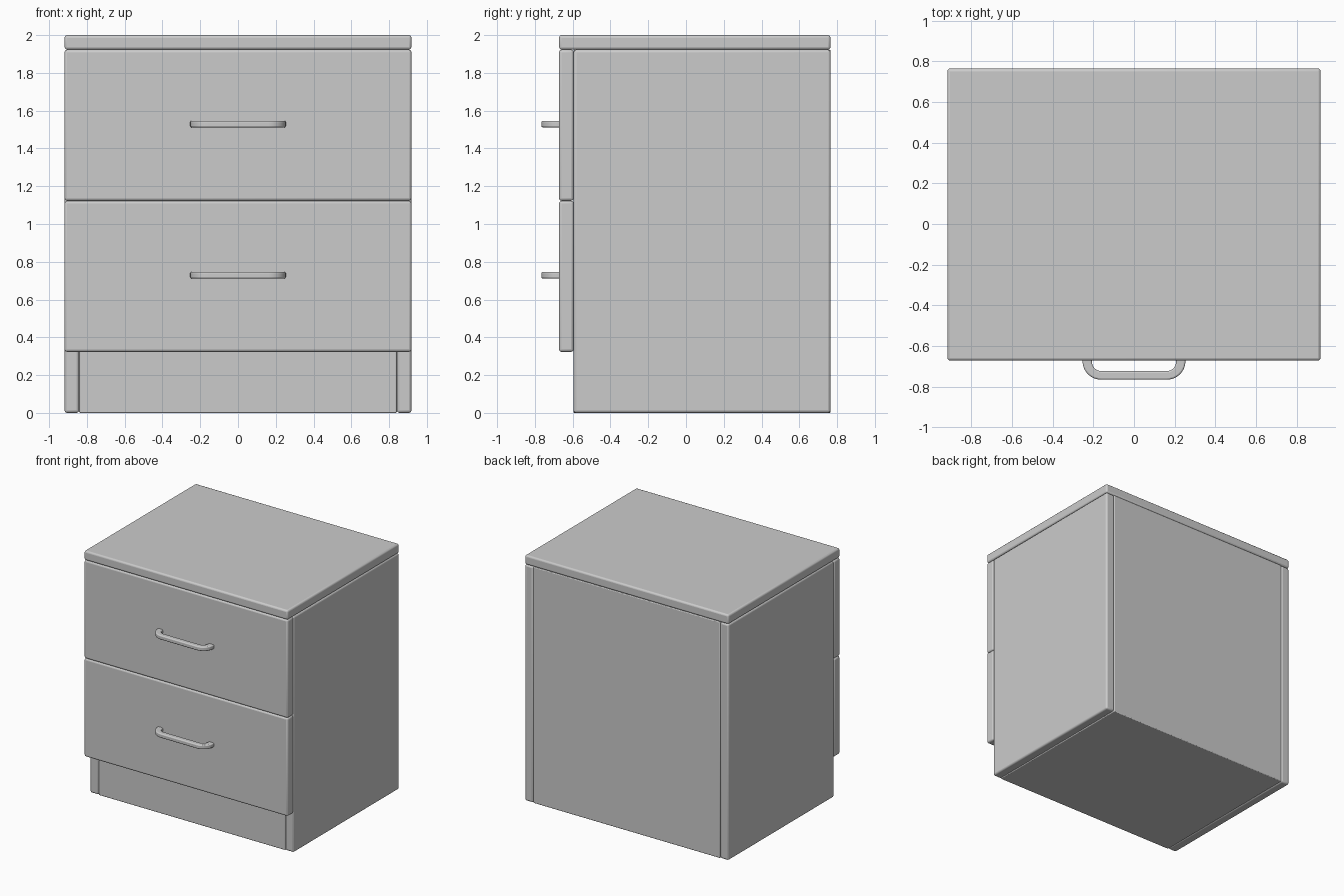
import bpy, bmesh, math

if "Cube" in bpy.data.objects:
    bpy.data.objects.remove(bpy.data.objects["Cube"])


def finish(obj, width, segments, angle=30):
    # rounded edges and smooth shading
    mod = obj.modifiers.new("rounded_edges", 'BEVEL')
    mod.width = width
    mod.segments = segments
    mod.limit_method = 'ANGLE'
    mod.angle_limit = math.radians(angle)
    bpy.ops.object.select_all(action='DESELECT')
    obj.select_set(True)
    bpy.context.view_layer.objects.active = obj
    bpy.ops.object.shade_smooth_by_angle(angle=math.radians(35))


def add_mesh(name, bm):
    mesh = bpy.data.meshes.new(name)
    bm.to_mesh(mesh)
    bm.free()
    obj = bpy.data.objects.new(name, mesh)
    bpy.context.collection.objects.link(obj)
    return obj


def panel(name, x, y, z, bevel=0.014):
    # box from (min, max) ranges on each axis
    bm = bmesh.new()
    bmesh.ops.create_cube(bm, size=1)
    for v in bm.verts:
        v.co = [r[0] + (c + 0.5) * (r[1] - r[0]) for c, r in zip(v.co, (x, y, z))]
    obj = add_mesh(name, bm)
    finish(obj, bevel, 3)
    return obj


def handle(name, z):
    # bow handle: flat outline extruded upwards
    def arc(cx, rx, ry):
        quarter = [(cx + rx * math.cos(a), -0.676 - ry * math.sin(a))
                   for a in (math.pi / 2 * i / 8 for i in range(9))]
        half = [(cx + rx, -0.66)] + quarter
        return half + [(-px, py) for px, py in reversed(half)]

    outline = arc(0.16, 0.093, 0.09) + arc(0.16, 0.047, 0.048)[::-1]
    bm = bmesh.new()
    face = bm.faces.new([bm.verts.new((px, py, z - 0.0175)) for px, py in outline])
    ext = bmesh.ops.extrude_face_region(bm, geom=[face])
    top = [g for g in ext["geom"] if isinstance(g, bmesh.types.BMVert)]
    bmesh.ops.translate(bm, verts=top, vec=(0, 0, 0.035))
    bmesh.ops.recalc_face_normals(bm, faces=bm.faces)
    finish(add_mesh(name, bm), 0.008, 3, 50)


W, T = 0.918, 0.077            # half width, board thickness
FRONT, BACK = -0.595, 0.765    # cabinet depth range
TOP = 1.923                    # underside of the top board

# cabinet
panel("top_board", (-W, W), (FRONT - T, BACK), (TOP, 2.0))
panel("left_side", (-W, -W + T), (FRONT, BACK), (0, TOP))
panel("right_side", (W - T, W), (FRONT, BACK), (0, TOP))
panel("cabinet_body", (-W + T, W - T), (FRONT, BACK), (0, TOP), 0.006)

# drawers with handles
for label, z in (("lower", 0.323), ("upper", 1.123)):
    panel(label + "_drawer_front", (-W, W), (FRONT - T, FRONT), (z, z + 0.8))
    handle(label + "_drawer_handle", z + 0.406)
